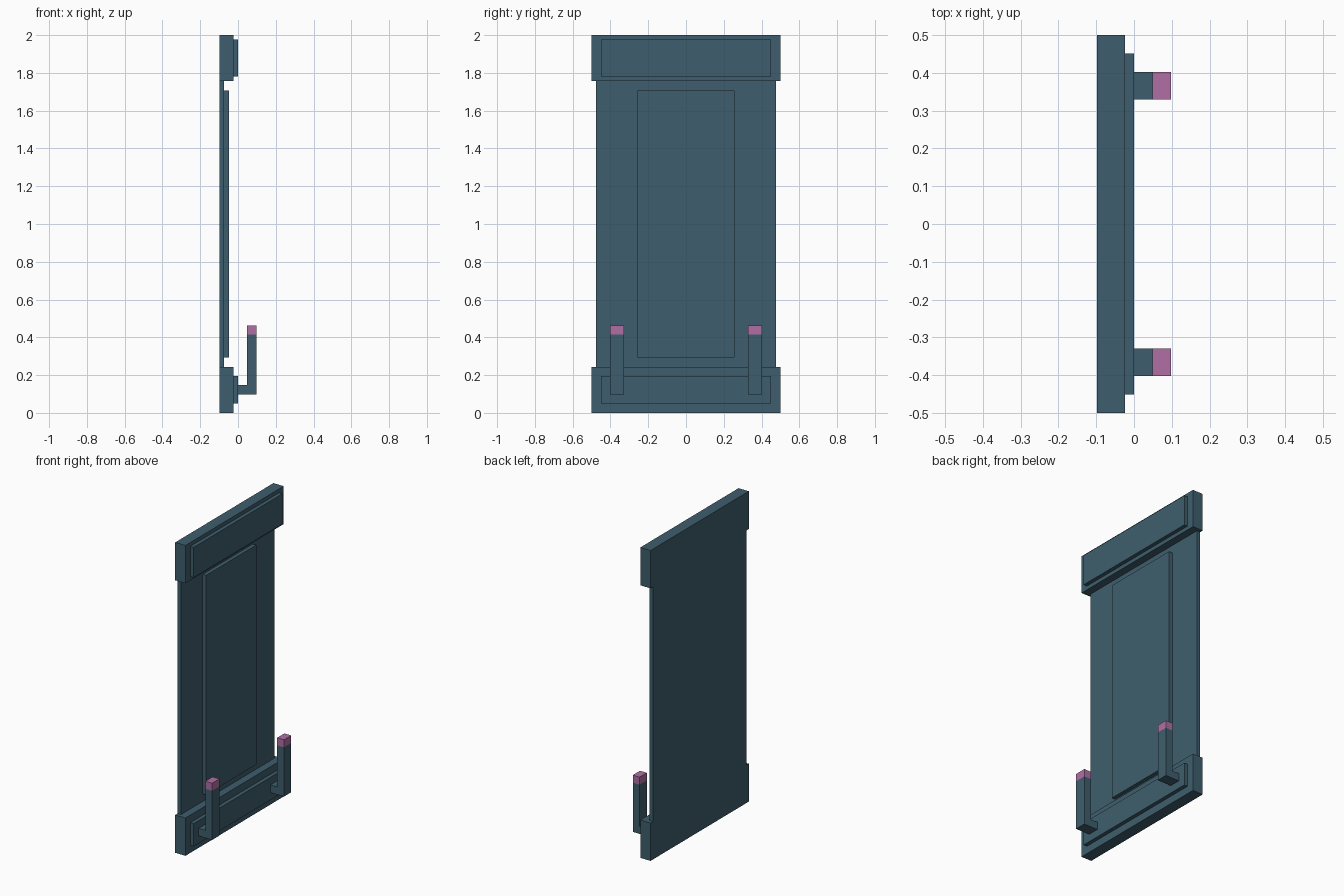
import bpy

if "Cube" in bpy.data.objects:
    bpy.data.objects.remove(bpy.data.objects["Cube"])

U = 1 / 41  # grid unit: the model is 82 units tall


def material(name, rgb):
    m = bpy.data.materials.new(name)
    m.diffuse_color = (*rgb, 1)
    m.use_nodes = True
    m.node_tree.nodes["Principled BSDF"].inputs["Base Color"].default_value = m.diffuse_color
    return m


TEAL = material("slate_teal", (0.048, 0.112, 0.153))
PINK = material("mauve_pink", (0.434, 0.162, 0.376))


def extrude_xz(name, profile, y0, y1, mat):
    """Extrude an x-z outline along y; all sizes in grid units."""
    n = len(profile)
    verts = [(x * U, y * U, z * U) for y in (y0, y1) for x, z in profile]
    faces = [tuple(range(n)), tuple(range(2 * n - 1, n - 1, -1))]
    faces += [(i, i + n, (i + 1) % n + n, (i + 1) % n) for i in range(n)]
    mesh = bpy.data.meshes.new(name)
    mesh.from_pydata(verts, [], faces)
    mesh.materials.append(mat)
    obj = bpy.data.objects.new(name, mesh)
    bpy.context.collection.objects.link(obj)
    return obj


def box(name, x0, x1, y0, y1, z0, z1, mat=TEAL):
    return extrude_xz(name, [(x0, z0), (x1, z0), (x1, z1), (x0, z1)], y0, y1, mat)


# Thin back panel with its raised centre field
box("back_panel", -4, -3, -19.5, 19.5, 10, 72)
box("raised_panel", -3, -2, -10.5, 10.5, 12, 70)

# Thick rails at bottom and top, each with a raised plate
box("bottom_rail", -4, -1, -20.5, 20.5, 0, 10)
box("bottom_plate", -1, 0, -18.5, 18.5, 2, 8)
box("top_rail", -4, -1, -20.5, 20.5, 72, 82)
box("top_plate", -1, 0, -18.5, 18.5, 73, 81)

# Pair of L-shaped hooks with coloured tips
L_PROFILE = [(0, 4), (4, 4), (4, 17), (2, 17), (2, 6), (0, 6)]
for side, y0 in (("right", -16.5), ("left", 13.5)):
    extrude_xz(side + "_hook", L_PROFILE, y0, y0 + 3, TEAL)
    box(side + "_hook_tip", 2, 4, y0, y0 + 3, 17, 19, PINK)
